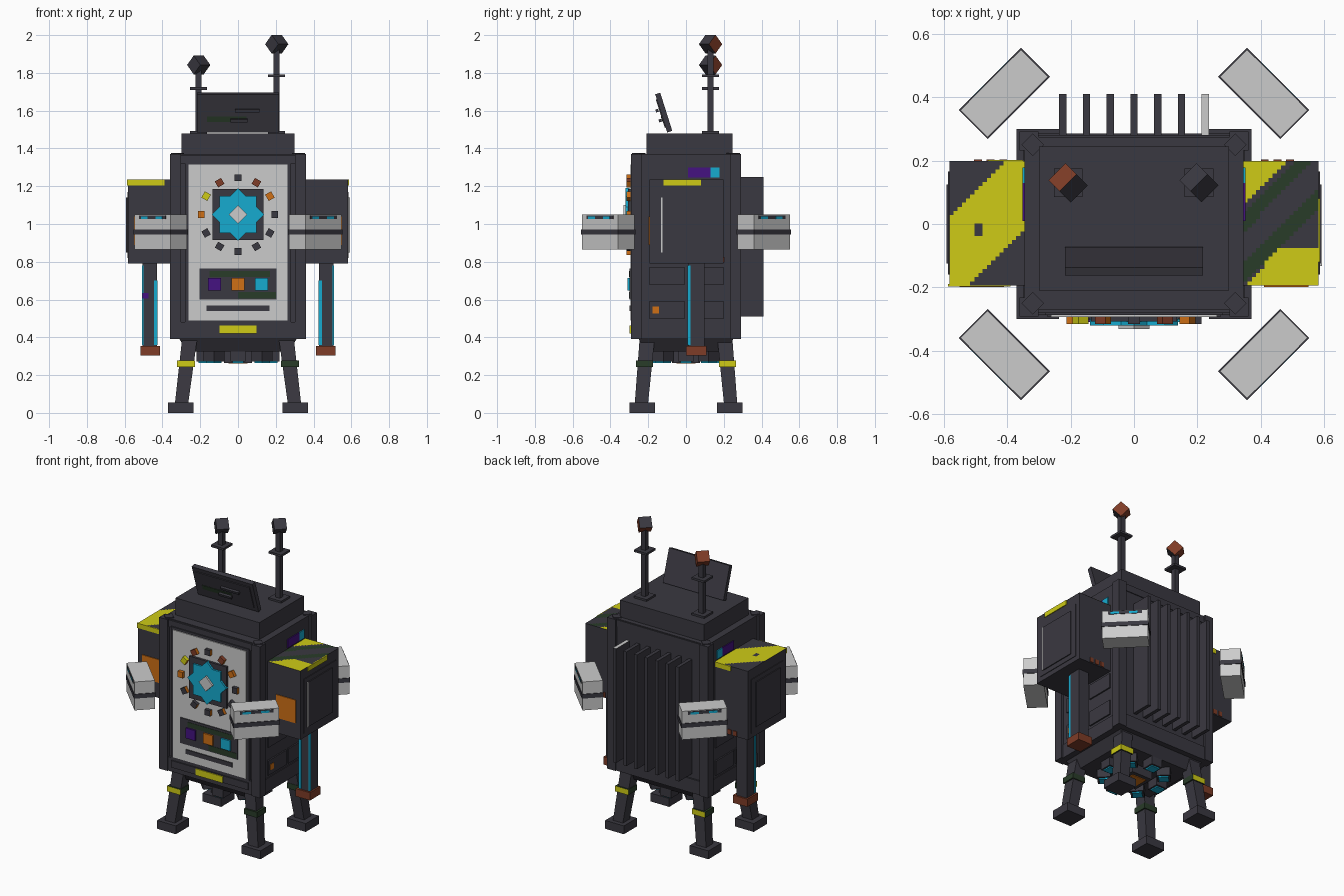
import bpy, bmesh
from math import radians, sin, cos, atan2, pi
from mathutils import Vector, Euler

cube = bpy.data.objects.get("Cube")
if cube:
    bpy.data.objects.remove(cube)

PALETTE = {
    "charcoal": (0.042, 0.04, 0.052), "light_grey": (0.6, 0.6, 0.6),
    "yellow": (0.62, 0.6, 0.008), "cyan": (0.008, 0.41, 0.63),
    "orange": (0.62, 0.16, 0.008), "rust": (0.21, 0.045, 0.02),
    "purple": (0.058, 0.006, 0.22), "dark_green": (0.022, 0.045, 0.022),
}
MATS = {}
for label, rgb in PALETTE.items():
    m = bpy.data.materials.new(label)
    m.use_nodes = True
    m.diffuse_color = (*rgb, 1)
    m.node_tree.nodes["Principled BSDF"].inputs["Base Color"].default_value = (*rgb, 1)
    MATS[label] = m


def finish(name, bm, mat):
    mesh = bpy.data.meshes.new(name)
    bm.to_mesh(mesh)
    bm.free()
    ob = bpy.data.objects.new(name, mesh)
    bpy.context.collection.objects.link(ob)
    mesh.materials.append(MATS[mat])
    return ob


def box(name, loc, size, mat="charcoal", rot=(0, 0, 0)):
    bm = bmesh.new()
    bmesh.ops.create_cube(bm, size=1)
    bmesh.ops.scale(bm, vec=size, verts=bm.verts)
    ob = finish(name, bm, mat)
    ob.location, ob.rotation_euler = loc, rot
    return ob


def span(name, x, y, z, mat="charcoal"):
    """Box given by its low and high limits on each axis."""
    lims = (x, y, z)
    return box(name, [(a + b) / 2 for a, b in lims], [abs(b - a) for a, b in lims], mat)


def side_span(name, s, x, y, z, mat="charcoal"):
    return span(name, (s * x[0], s * x[1]), y, z, mat)


def frustum(name, low, low_size, high, high_size, mat="charcoal"):
    bm = bmesh.new()
    bmesh.ops.create_cube(bm, size=1)
    for v in bm.verts:
        c, s = (high, high_size) if v.co.z > 0 else (low, low_size)
        v.co = (c[0] + v.co.x * s[0], c[1] + v.co.y * s[1], c[2])
    return finish(name, bm, mat)


def paint(ob, mat, rule):
    """Colour the faces whose turned normal and local centre meet the rule."""
    ob.data.materials.append(MATS[mat])
    slot = len(ob.data.materials) - 1
    turn = Euler(ob.rotation_euler).to_matrix()
    for p in ob.data.polygons:
        if rule(turn @ p.normal, p.center):
            p.material_index = slot


# Cabinet body
span("body_core", (-0.345, 0.345), (-0.27, 0.275), (0.39, 1.37))
span("base_bar", (-0.35, 0.35), (-0.285, 0.285), (0.39, 0.48))
span("top_bar", (-0.345, 0.345), (-0.28, 0.28), (1.32, 1.365))
span("top_cap", (-0.3, 0.3), (-0.21, 0.245), (1.37, 1.48))
for sx in (-1, 1):
    for sy in (-1, 1):
        box("corner_post", (sx * 0.331, sy * 0.262, 0.88), (0.06, 0.06, 0.98))
        box("post_cap", (sx * 0.32, sy * 0.25, 1.37), (0.05, 0.05, 0.01), rot=(0, 0, pi / 4))

# Front plate
span("front_frame", (-0.28, 0.28), (-0.287, -0.26), (0.475, 1.33))
span("front_plate", (-0.262, 0.262), (-0.293, -0.28), (0.49, 1.315), "light_grey")
span("front_lower_bar", (-0.275, 0.275), (-0.292, -0.28), (0.42, 0.465))
span("yellow_label", (-0.097, 0.097), (-0.298, -0.29), (0.42, 0.462), "yellow")
span("front_slot", (-0.167, 0.167), (-0.299, -0.29), (0.54, 0.568))

# Button panel
span("button_panel", (-0.205, 0.205), (-0.299, -0.29), (0.6, 0.765))
span("panel_patch_upper", (-0.15, 0.17), (-0.301, -0.298), (0.72, 0.75), "dark_green")
span("panel_patch_lower", (0, 0.2), (-0.301, -0.298), (0.605, 0.64), "dark_green")
for x, mat in ((-0.125, "purple"), (0, "orange"), (0.125, "cyan")):
    box("button", (x, -0.3, 0.68), (0.068, 0.018, 0.066), mat)

# Dial with eight-pointed star and marker ring
box("dial_plate", (0, -0.298, 1.05), (0.27, 0.02, 0.27))
for a in (0, pi / 4):
    box("dial_star", (0, -0.31, 1.05), (0.197, 0.02, 0.197), "cyan", (0, a, 0))
box("dial_gem", (0, -0.322, 1.05), (0.07, 0.02, 0.07), "light_grey", (0, pi / 4, 0))
marks = {1: "rust", 2: "orange", 9: "orange", 10: "yellow", 11: "rust"}
for k in range(12):
    a = k * pi / 6
    ob = box("dial_marker", (0.195 * sin(a), -0.302, 1.05 + 0.195 * cos(a)),
             (0.038, 0.026, 0.036), marks.get(k, "charcoal"), (0, a, 0))
    paint(ob, "orange", lambda n, c: n.x > 0.6)

# Back cooling fins
for k in range(7):
    fin = box("back_fin", (0.075 * (k - 3), 0.34, 0.88), (0.023, 0.14, 0.74))
    if k == 6:
        paint(fin, "light_grey", lambda n, c: n.z > 0.9)

# Tilted screen
tilt = Euler((radians(17.5), 0, 0))
centre = Vector((0, -0.118, 1.59))


def on_screen(name, offset, size, mat="charcoal"):
    box(name, centre + tilt.to_matrix() @ Vector(offset), size, mat, tilt)


on_screen("screen", (0, 0, 0), (0.435, 0.028, 0.212))
on_screen("screen_face", (0, -0.014, 0), (0.385, 0.01, 0.155))
on_screen("screen_patch", (-0.06, -0.018, -0.03), (0.21, 0.006, 0.03), "dark_green")
on_screen("screen_bar_upper", (0.05, -0.03, 0.02), (0.13, 0.015, 0.016))
on_screen("screen_bar_lower", (0.005, -0.03, -0.035), (0.09, 0.015, 0.016))

# Antennas
for x, top, disc in ((-0.208, 1.842, 1.717), (0.205, 1.952, 1.785)):
    box("antenna_foot", (x, 0.13, 1.485), (0.09, 0.09, 0.015))
    span("antenna_rod", (x - 0.016, x + 0.016), (0.114, 0.146), (1.48, top))
    box("antenna_disc", (x, 0.13, disc), (0.09, 0.09, 0.014))
    knob = box("antenna_knob", (x, 0.13, top), (0.075, 0.07, 0.07),
               rot=(pi / 4, 0, pi / 4))
    paint(knob, "rust", lambda n, c: n.y > 0.4 and (x < 0 or n.z < 0) or n.x > 0.6)


# Hazard pattern for each pod lid
def hazard(s, x, y):
    if s < 0:
        spot = (x + 0.49) ** 2 + (y + 0.015) ** 2 < 0.0003
        return "yellow" if 0.33 < y - x < 0.6 and not spot else "charcoal"
    if y - x > -0.28 or (y < -0.07 and y - x < -0.54):
        return "yellow"
    return "dark_green" if abs(y - x + 0.34) < 0.03 or abs(y - x + 0.5) < 0.03 else "charcoal"


def pod_lid(s):
    bm = bmesh.new()
    bmesh.ops.create_grid(bm, x_segments=18, y_segments=30, size=0.5)
    for v in bm.verts:
        v.co = (s * 0.464 + v.co.x * 0.237, 0.002 + v.co.y * 0.392, 1.236)
    ob = finish("pod_lid_pattern", bm, "charcoal")
    for mat in ("yellow", "dark_green"):
        paint(ob, mat, lambda n, c: hazard(s, c.x, c.y) == mat)


for s in (-1, 1):
    # Side pods
    side_span("side_pod", s, (0.34, 0.582), (-0.193, 0.198), (0.79, 1.235))
    side_span("pod_outer_frame", s, (0.58, 0.586), (-0.16, 0.165), (0.82, 1.17))
    side_span("pod_outer_panel", s, (0.58, 0.592), (-0.125, 0.125), (0.85, 1.14))
    side_span("pod_front_panel", s, (0.41, 0.55), (-0.198, -0.19), (0.89, 1.04), "orange")
    pod_lid(s)
    for x in (0.4, 0.44, 0.48):
        side_span("pod_rust_chip", s, (x, x + 0.025), (0.192, 0.203), (0.795, 0.825), "rust")
    # Indicator above the pod
    side_span("indicator_purple", s, (0.34, 0.351), (0.01, 0.13), (1.245, 1.3), "purple")
    side_span("indicator_cyan", s, (0.34, 0.351), (0.13, 0.178), (1.245, 1.3), "cyan")
    # Lower side panels
    for z in (0.545, 0.725):
        for y in (-0.1, 0.105):
            box("side_panel", (s * 0.347, y, z), (0.014, 0.185, 0.095))
    box("side_lamp", (s * 0.352, -0.16, 0.545), (0.012, 0.036, 0.036), "orange")
    # Hanging arms
    side_span("arm", s, (0.43, 0.505), (0.012, 0.098), (0.34, 0.79))
    side_span("arm_front_strip", s, (0.427, 0.445), (0.007, 0.014), (0.36, 0.7), "cyan")
    side_span("arm_outer_strip", s, (0.5, 0.508), (0.009, 0.024), (0.36, 0.78), "cyan")
    hand = box("arm_end", (s * 0.464, 0.055, 0.33), (0.103, 0.108, 0.05), "rust")
    if s < 0:
        paint(hand, "orange", lambda n, c: n.x > 0.9)

# Pod edge trims
span("left_pod_edge_trim", (0.58, 0.587), (-0.12, 0.08), (1.205, 1.236), "yellow")
span("right_pod_front_trim", (-0.587, -0.39), (-0.197, -0.19), (1.205, 1.236), "yellow")
span("right_pod_back_trim", (-0.46, -0.35), (0.195, 0.202), (1.205, 1.236), "yellow")
span("left_pod_highlight", (0.58, 0.593), (-0.133, -0.124), (0.85, 1.14), "light_grey")
span("right_arm_spot", (-0.505, -0.475), (0.006, 0.014), (0.605, 0.635), "purple")

for sx in (-1, 1):
    for sy in (-1, 1):
        # Floating corner blocks
        a = atan2(sy, sx)
        out, along = Vector((cos(a), sin(a), 0)), Vector((-sin(a), cos(a), 0))
        mid = Vector((sx * 0.409, sy * 0.412, 0.958))
        box("corner_block", mid, (0.121, 0.27, 0.184), "light_grey", (0, 0, a))
        box("block_band", mid, (0.129, 0.278, 0.028), "charcoal", (0, 0, a))
        box("block_strip", mid + out * 0.06 + Vector((0, 0, 0.078)),
            (0.006, 0.2, 0.02), "charcoal", (0, 0, a))
        for t in (-0.06, 0.05):
            box("block_light", mid + out * 0.061 + along * t + Vector((0, 0, 0.076)),
                (0.007, 0.05, 0.014), "cyan", (0, 0, a))
        # Splayed legs
        frustum("leg", (sx * 0.3, sy * 0.237, 0.04), (0.07, 0.07),
                (sx * 0.255, sy * 0.205, 0.4), (0.08, 0.08))
        box("foot", (sx * 0.303, sy * 0.232, 0.027), (0.134, 0.134, 0.054))
        knee = box("knee_band", (sx * 0.275, sy * 0.22, 0.26), (0.094, 0.09, 0.036),
                   "dark_green")
        paint(knee, "yellow", lambda n, c: n.y * sy > 0.9 and not sx > 0 > sy
              or n.x * sx > 0.9 and sx * sy > 0)

# Underside with thruster ring
frustum("hopper", (0, 0, 0.325), (0.53, 0.42), (0, 0, 0.39), (0.62, 0.5))
box("centre_thruster", (0, 0, 0.3), (0.15, 0.15, 0.07))
box("centre_glow", (0, 0, 0.265), (0.1, 0.1, 0.009), "orange")
for k in range(8):
    a = k * pi / 4
    x, y = 0.18 * cos(a), 0.17 * sin(a)
    box("thruster", (x, y, 0.305), (0.08, 0.08, 0.066), rot=(0, 0, a))
    box("thruster_glow", (x, y, 0.269), (0.058, 0.058, 0.009), "cyan", (0, 0, a))
